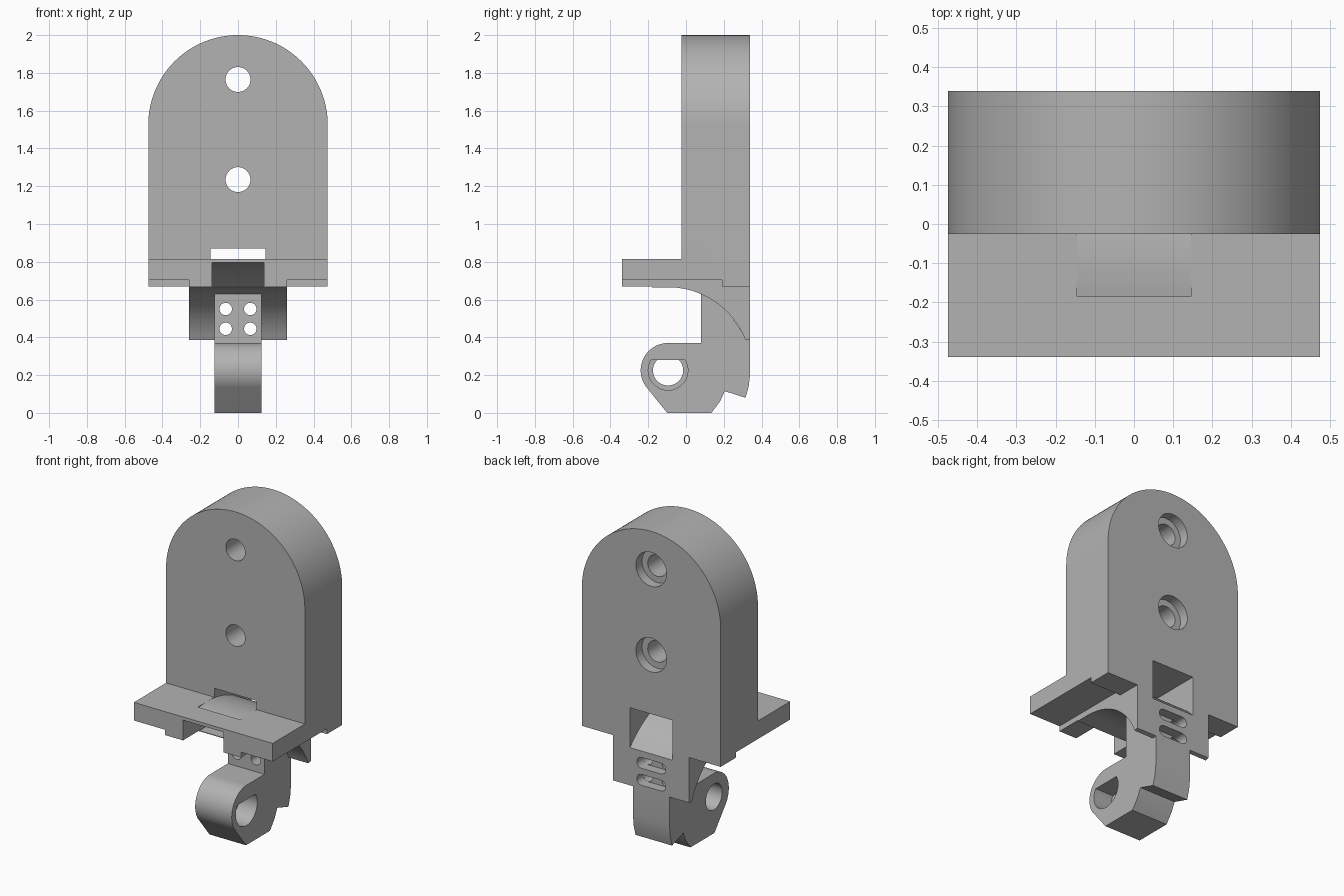
import bpy, bmesh, math
from mathutils import Vector

cube = bpy.data.objects.get("Cube")
if cube:
    bpy.data.objects.remove(cube, do_unlink=True)

gray = bpy.data.materials.new("plain_gray")
gray.use_nodes = True
GRAY = (0.45, 0.45, 0.45, 1)
gray.diffuse_color = GRAY
gray.node_tree.nodes["Principled BSDF"].inputs["Base Color"].default_value = GRAY


def arc(c, r, a0, a1, n=32):
    """Points on a circle, angles in degrees."""
    return [(c[0] + r * math.cos(math.radians(a0 + (a1 - a0) * i / n)),
             c[1] + r * math.sin(math.radians(a0 + (a1 - a0) * i / n)))
            for i in range(n + 1)]


def circle(c, r, n=48):
    return arc(c, r, 0, 360, n)[:-1]


def prism(name, pts, axis, lo, hi):
    """Extrude a profile: (x, z) along y, or (y, z) along x."""
    bm = bmesh.new()
    place = (lambda p, d: Vector((p[0], d, p[1]))) if axis == "y" else \
            (lambda p, d: Vector((d, p[0], p[1])))
    face = bm.faces.new([bm.verts.new(place(p, lo)) for p in pts])
    ext = bmesh.ops.extrude_face_region(bm, geom=[face])
    verts = [v for v in ext["geom"] if isinstance(v, bmesh.types.BMVert)]
    step = Vector((0, hi - lo, 0)) if axis == "y" else Vector((hi - lo, 0, 0))
    bmesh.ops.translate(bm, vec=step, verts=verts)
    bmesh.ops.recalc_face_normals(bm, faces=bm.faces)
    mesh = bpy.data.meshes.new(name)
    bm.to_mesh(mesh)
    bm.free()
    mesh.materials.append(gray)
    ob = bpy.data.objects.new(name, mesh)
    bpy.context.scene.collection.objects.link(ob)
    return ob


def box(name, x0, x1, y0, y1, z0, z1):
    return prism(name, [(x0, z0), (x1, z0), (x1, z1), (x0, z1)], "y", y0, y1)


def combine(target, tool, op, keep=False):
    """Apply a boolean and discard the tool."""
    mod = target.modifiers.new("bool", "BOOLEAN")
    mod.operation, mod.object, mod.solver = op, tool, "EXACT"
    bpy.context.view_layer.update()
    dg = bpy.context.evaluated_depsgraph_get()
    mesh = bpy.data.meshes.new_from_object(target.evaluated_get(dg))
    target.modifiers.clear()
    target.data = mesh
    if not keep:
        bpy.data.objects.remove(tool, do_unlink=True)


W, BACK, FRONT, FACE = 0.475, 0.34, -0.34, -0.025
PIVOT = (-0.095, 0.225)


def pivot_arc(r, y0, y1):
    """Arc about the pivot between two y positions, upper half."""
    a0, a1 = (math.degrees(math.acos((y - PIVOT[0]) / r)) for y in (y0, y1))
    return arc(PIVOT, r, a0, a1)


# Arched mounting block with front ledge
block = prism("mounting_block",
              [(-W, 0.67), (W, 0.67)] + arc((0, 2 - W), W, 0, 180, 64),
              "y", FACE, BACK)
combine(block, box("ledge", -W, W, FRONT, 0.1, 0.67, 0.815), "UNION")
for s in (-1, 1):
    x0, x1 = sorted((s * 0.26, s * 0.6))
    combine(block, box("side_relief", x0, x1, -0.5, 0.19, 0.6, 0.703), "DIFFERENCE")

# Gusset with a concave underside
gusset = prism("gusset",
               [(-0.18, 0.75), (-0.18, 0.665)] + pivot_arc(0.44, PIVOT[0], 0.315)
               + [(BACK, 0.39), (BACK, 0.75)], "x", -0.26, 0.26)
combine(block, gusset, "UNION")

# Upper through slot with a curved floor
slot = prism("slot_cutter",
             [(-0.185, 0.87), (0.4, 0.87)] + pivot_arc(0.59, 0.4, -0.185),
             "x", -0.145, 0.145)
combine(block, slot, "DIFFERENCE")

# Lower curved channel, open at the front
channel = prism("channel_cutter",
                [(-0.4, 0.6), (-0.183, 0.6), (-0.183, 0.669), (0.265, 0.669)]
                + pivot_arc(0.57, 0.265, PIVOT[0]) + [(-0.4, 0.795)],
                "x", -0.138, 0.138)
combine(block, channel, "DIFFERENCE")

# Counterbored screw holes
for z in (1.235, 1.765):
    combine(block, prism("screw_hole", circle((0, z), 0.066), "y", -0.1, 0.5), "DIFFERENCE")
    combine(block, prism("screw_recess", circle((0, z), 0.105), "y", 0.28, 0.5), "DIFFERENCE")

# Hook below the gusset
hook = prism("hook",
             [(0.08, 0.64), (0.08, 0.37)] + arc(PIVOT, 0.145, 90, 218)
             + [(-0.10, 0), (0.135, 0), (0.18, 0.06), (0.205, 0.115),
                (0.315, 0.08), (0.332, 0.14), (BACK, 0.21), (BACK, 0.39),
                (0.32, 0.39), (0.21, 0.56)], "x", -0.125, 0.125)

# Pivot bore: round on one side, flat-topped recess on the other
combine(hook, prism("pivot_bore", circle(PIVOT, 0.08), "x", -0.3, 0.01), "DIFFERENCE")
flat = math.degrees(math.asin(0.055 / 0.105))
combine(hook, prism("pivot_recess", arc(PIVOT, 0.105, 180 - flat, 360 + flat, 48),
                    "x", 0, 0.3), "DIFFERENCE")

# Cord holes, paired by rounded slots on the back
for z in (0.445, 0.55):
    cutters = [prism("cord_hole", circle((x, z), 0.033, 32), "y", 0, 0.5)
               for x in (-0.065, 0.065)]
    cutters.append(prism("cord_slot",
                         arc((0.065, z), 0.0335, -90, 90, 16)
                         + arc((-0.065, z), 0.0335, 90, 270, 16), "y", 0.28, 0.5))
    for c in cutters:
        combine(block, c, "DIFFERENCE", keep=True)
        combine(hook, c, "DIFFERENCE")

# Smooth curved walls, keep crisp edges
bpy.ops.object.select_all(action="DESELECT")
for ob in (block, hook):
    ob.select_set(True)
bpy.context.view_layer.objects.active = block
bpy.ops.object.shade_smooth_by_angle(angle=math.radians(25))
